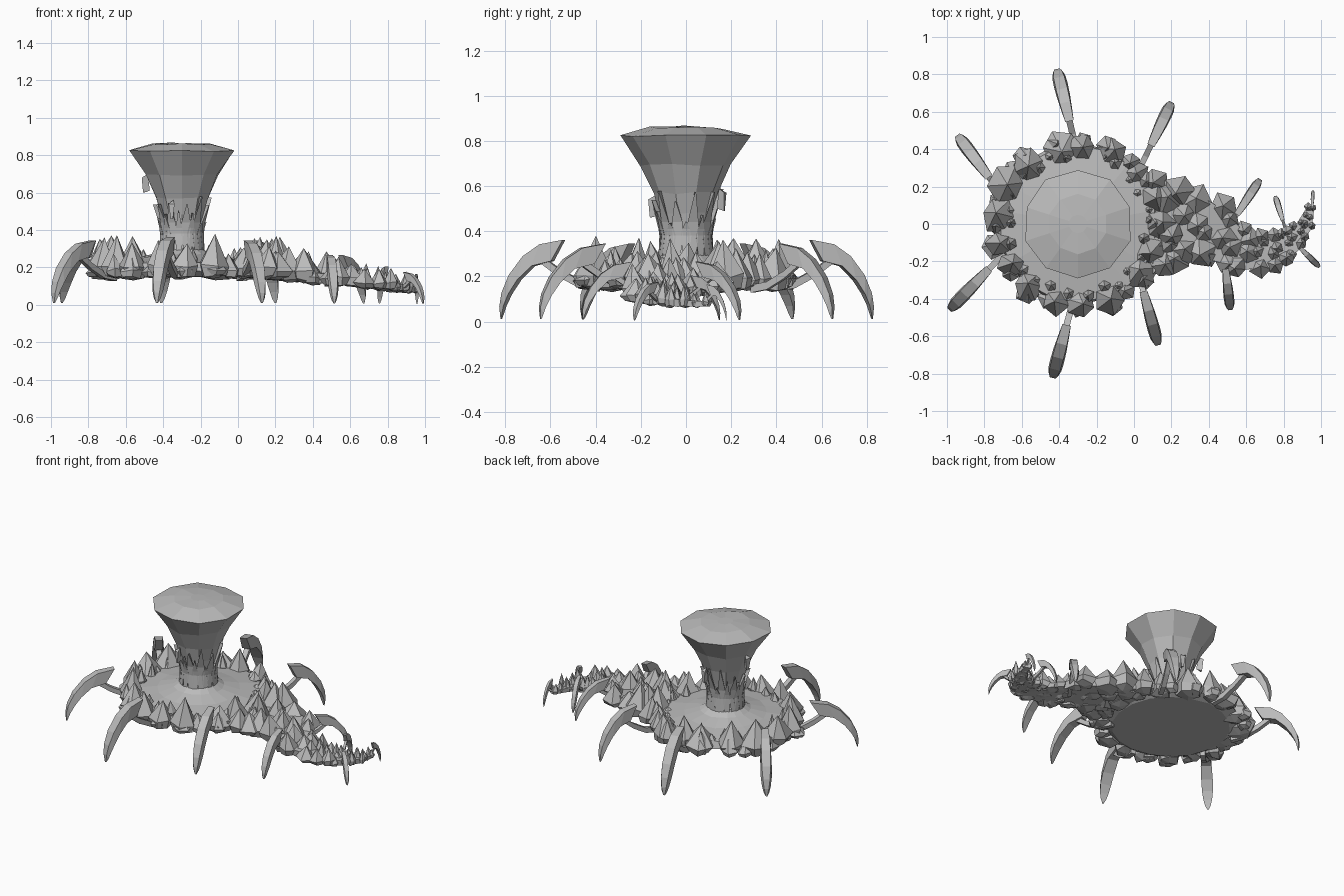
import bpy, bmesh, math, random
from mathutils import Vector

if "Cube" in bpy.data.objects:
    bpy.data.objects.remove(bpy.data.objects["Cube"])

random.seed(11)
R = random.uniform
CX = -0.30                                   # centre of the round body

stone = bpy.data.materials.new("plain_grey")
stone.diffuse_color = (0.5, 0.5, 0.5, 1)
stone.use_nodes = True
stone.node_tree.nodes["Principled BSDF"].inputs["Base Color"].default_value = stone.diffuse_color


def finish(bm, name):
    bmesh.ops.recalc_face_normals(bm, faces=bm.faces)
    me = bpy.data.meshes.new(name)
    bm.to_mesh(me)
    bm.free()
    me.materials.append(stone)
    ob = bpy.data.objects.new(name, me)
    bpy.context.collection.objects.link(ob)
    return ob


def loft(bm, rings):
    """Skin a list of equal-length point rings and cap both ends."""
    vs = [[bm.verts.new(p) for p in r] for r in rings]
    n = len(rings[0])
    for a, b in zip(vs, vs[1:]):
        for i in range(n):
            j = (i + 1) % n
            bm.faces.new((a[i], a[j], b[j], b[i]))
    bm.faces.new(vs[0])
    bm.faces.new(vs[-1])


def at(r, ang, z):
    return (CX + r * math.cos(ang), r * math.sin(ang), z)


def lathe(name, profile, n, jitter=0.0):
    bm = bmesh.new()
    loft(bm, [[at(r * (1 + R(-jitter, jitter)), 2 * math.pi * (i + .5) / n,
                  z + R(-jitter, jitter) * .3) for i in range(n)]
              for r, z in profile])
    return finish(bm, name)


def rock(bm, x, y, r, z0, z1):
    """Pointed faceted boulder: undercut foot, belly ring and a peak."""
    n = random.choice((5, 5, 6))
    a = R(0, 6.28)
    h = z1 - z0
    rings = []
    for s, f in ((0.75, .02), (1.0, 0.26)):
        rings.append([(x + r * s * R(.85, 1.15) * math.cos(a + 2 * math.pi * i / n),
                       y + r * s * R(.85, 1.15) * math.sin(a + 2 * math.pi * i / n),
                       z0 + h * (f + R(0, .13))) for i in range(n)])
    lo, hi = [[bm.verts.new(p) for p in q] for q in rings]
    top = bm.verts.new((x + R(-.2, .2) * r, y + R(-.2, .2) * r, z1))
    bot = bm.verts.new((x, y, z0))
    for i in range(n):
        j = (i + 1) % n
        bm.faces.new((lo[i], lo[j], hi[j], hi[i]))
        bm.faces.new((hi[i], hi[j], top))
        bm.faces.new((lo[j], lo[i], bot))


# round body slab with gently rising top
lathe("body_disc", [(.37, .15), (.43, .18), (.42, .225), (.26, .245),
                    (.16, .268), (.11, .30)], 18, .012)

# flaring trunk
lathe("trunk", [(.13, .26), (.104, .33), (.102, .40), (.118, .48), (.145, .57),
                (.20, .695), (.29, .825), (.16, .858), (.05, .865)], 10, .02)

# jagged bark shards wrapped round the trunk
bm = bmesh.new()
for i in range(22):
    t = 2 * math.pi * (i + R(-.15, .15)) / 22
    tall = R(.53, .60) if i % 2 else R(.43, .51)
    tip = .112 + max(0, tall - .4) * .24
    d = .20
    loft(bm, [[at(.122, t - .12, .29), at(.122, t + .12, .29), at(.09, t, .29)],
              [at(.118, t - d, .38), at(.118, t + d, .38), at(.09, t, .38)],
              [at(.125, t - d, .44), at(.125, t + d, .44), at(.10, t, .44)][:3]
              if i % 2 else
              [at(.122, t - d * .7, .41), at(.122, t + d * .7, .41), at(.10, t, .41)],
              [at(tip + .01, t - .015, tall), at(tip + .01, t + .015, tall),
               at(tip - .01, t, tall)]])
for t, z in ((2.9, .64), (1.3, .53), (-1.9, .50)):
    r = .12 + (z - .4) * .32
    loft(bm, [[at(r + .015, t - .04, z - .04), at(r + .015, t + .04, z - .04),
               at(r - .02, t, z - .03)],
              [at(r + .02, t - .1, z + .04), at(r + .02, t + .1, z + .04),
               at(r - .01, t, z + .06)]])
finish(bm, "bark_shards")

# ring of boulders: large ones, then medium and small fillers
bm = bmesh.new()
for count, rad, size, low, peak in ((17, .425, .092, .13, .35),
                                    (20, .445, .065, .135, .275),
                                    (26, .375, .035, .19, .29)):
    for i in range(count):
        t = 2 * math.pi * (i + R(-.25, .25)) / count
        q = rad + R(-.02, .02)
        rock(bm, CX + q * math.cos(t), q * math.sin(t), size * R(.75, 1.15),
             low + R(0, .015), peak + R(-.05, .035))
finish(bm, "boulder_ring")

# tail: x, y, half width, bottom z, peak z
TAIL = [(.08, 0, .36, .135, .35), (.20, .01, .265, .125, .35), (.35, -.02, .20, .11, .32),
        (.48, -.09, .16, .10, .275), (.60, -.15, .125, .09, .24),
        (.72, -.155, .11, .075, .21), (.83, -.10, .085, .065, .18),
        (.91, -.01, .055, .055, .16), (.95, .10, .022, .06, .13)]


def tail_at(s):
    k = min(int(s), len(TAIL) - 2)
    f = s - k
    a, b = TAIL[k], TAIL[k + 1]
    side = Vector((-(b[1] - a[1]), b[0] - a[0])).normalized()
    return [p + (q - p) * f for p, q in zip(a, b)], side


# tail core
bm = bmesh.new()
rings = []
for k in range(len(TAIL)):
    (x, y, w, z0, z1), sd = tail_at(k)
    ring = []
    for u, v in ((-.7, .1), (.7, .1), (.75, .4), (-.75, .4)):
        ring.append((x + sd.x * w * u, y + sd.y * w * u, z0 + (z1 - z0) * v))
    rings.append(ring)
loft(bm, rings)
finish(bm, "tail_core")

# tail boulders in cross rows, shrinking towards the tip
bm = bmesh.new()
s, row = 0.6, 0
while s < 8.0:
    (x, y, w, z0, z1), sd = tail_at(s)
    size = .018 + .068 * min(1, max(0, (.97 - x) / .65))
    m = max(1, round(w / (size * .78)))
    for i in range(m):
        u = 0 if m == 1 else -1 + 2 * i / (m - 1)
        u = u * max(0, w - size * .8) + R(-.25, .25) * size
        h = z1 + R(-.32, .12) * (z1 - z0)
        shift = (.3 if (i + row) % 2 else -.2) * size
        rock(bm, x + sd.x * u + shift, y + sd.y * u, size * R(.8, 1.2),
             z0 + R(0, .01), h)
    s += .56 if s < 5 else .40
    row += 1
finish(bm, "tail_boulders")

# claw legs: base x, y, tip x, y, top z, half width
LEGS = [(-.345, .55, -.412, .829, .362, .038), (.09, .42, .202, .652, .345, .034),
        (-.775, .25, -.945, .475, .345, .036), (-.775, -.24, -.988, -.46, .345, .036),
        (-.36, -.54, -.435, -.823, .362, .038), (.05, -.36, .13, -.648, .345, .034),
        (.49, -.24, .515, -.46, .265, .028), (.55, .05, .675, .24, .265, .026),
        (.795, .02, .755, .15, .205, .017), (.89, -.13, .992, -.23, .175, .017),
        (.952, .09, .957, .18, .165, .010)]
# outer and inner edge of the claw in (reach, height) plus relative width
CLAW = [((0, 1.0), (.18, .74), .75), ((.36, .945), (.48, .68), .95),
        ((.62, .80), (.70, .51), 1.0), ((.84, .57), (.84, .34), .95),
        ((.96, .35), (.92, .20), .75), ((1.0, .18), (.955, .10), .5),
        ((.99, .03), (.975, .03), .15)]
for n, (bx, by, tx, ty, top, hw) in enumerate(LEGS):
    d = Vector((tx - bx, ty - by, 0))
    o = Vector((bx, by, 0))
    sd = Vector((-d.y, d.x, 0)).normalized()
    up = Vector((0, 0, top))
    bm = bmesh.new()
    loft(bm, [[o + d * a[0] + up * a[1] - sd * hw * w * .8,
               o + d * a[0] + up * a[1] + sd * hw * w * .8,
               o + d * b[0] + up * b[1] + sd * hw * w,
               o + d * b[0] + up * b[1] - sd * hw * w] for a, b, w in CLAW])
    finish(bm, f"claw_{n + 1}")
    # thin bent stem joining the claw to the body
    bm = bmesh.new()
    k = hw * .45
    loft(bm, [[o + d * u + up * (h + g) + sd * k * e
               for g, e in ((-.05, -1), (-.05, 1), (.05, 1), (.05, -1))]
              for u, h in ((-.55, .42), (-.25, .46), (.08, .60), (.35, .76))])
    finish(bm, f"leg_stem_{n + 1}")
